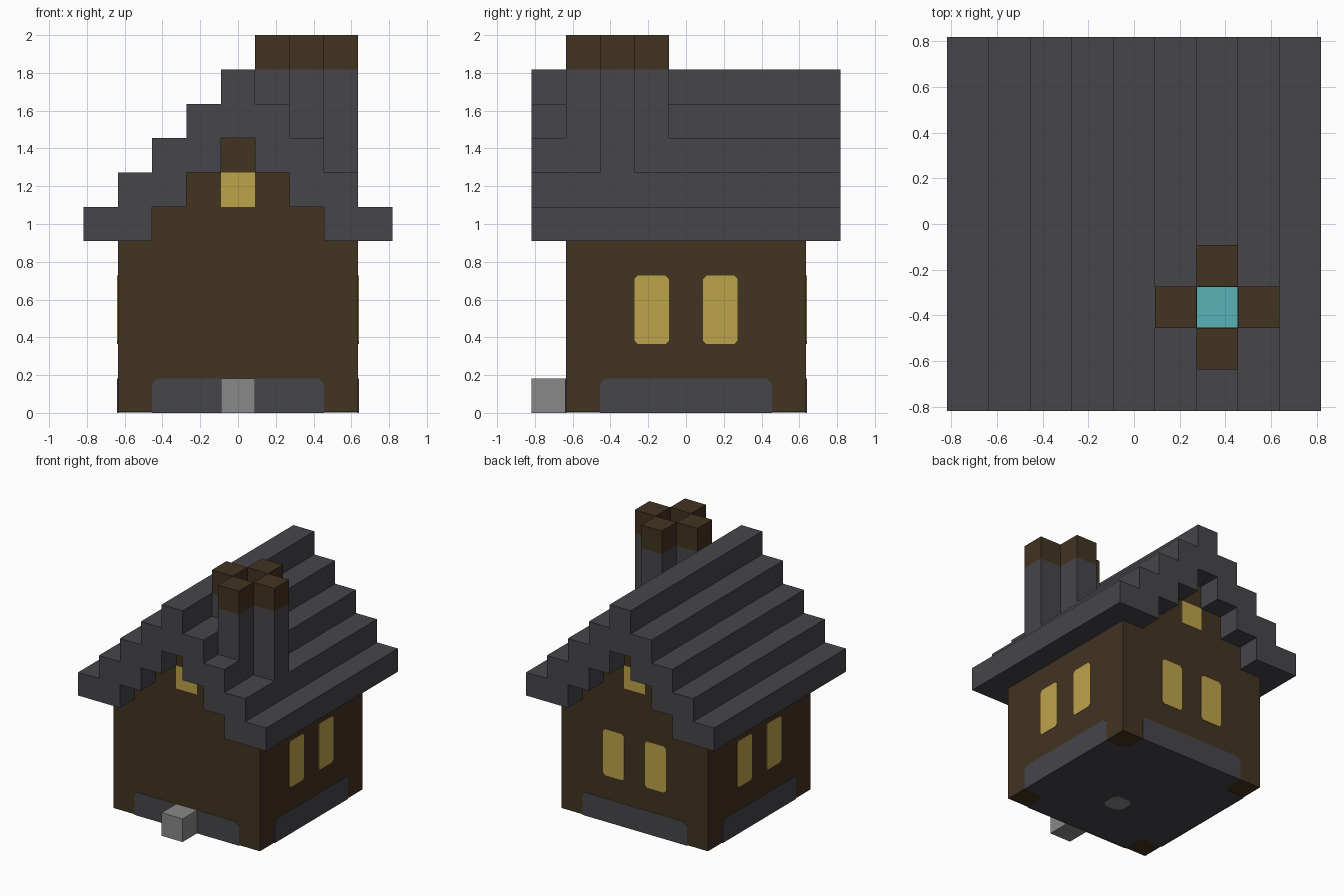
import bpy, bmesh
from math import pi
from mathutils import Matrix, Vector

if "Cube" in bpy.data.objects:
    bpy.data.objects.remove(bpy.data.objects["Cube"])

U = 2 / 11       # one block
T = 0.006        # thickness of painted plates


def material(name, rgb):
    lin = [((c / 255 + 0.055) / 1.055) ** 2.4 for c in rgb]
    m = bpy.data.materials.new(name)
    m.use_nodes = True
    m.diffuse_color = (*lin, 1)
    bsdf = next(n for n in m.node_tree.nodes if n.type == 'BSDF_PRINCIPLED')
    bsdf.inputs["Base Color"].default_value = (*lin, 1)
    return m


brown = material("dark_wood", (66, 51, 33))
slate = material("slate", (70, 69, 74))
yellow = material("window_yellow", (190, 163, 75))
grey = material("stone_grey", (136, 136, 136))
cyan = material("ember_cyan", (88, 177, 182))


def prism(name, pts, depth, mat, matrix):
    """Outline in local x/z (metres), extruded along local -y, then placed."""
    bm = bmesh.new()
    face = bm.faces.new([bm.verts.new((x, 0, z)) for x, z in pts])
    ext = bmesh.ops.extrude_face_region(bm, geom=[face])
    verts = [g for g in ext["geom"] if isinstance(g, bmesh.types.BMVert)]
    bmesh.ops.translate(bm, vec=(0, -depth, 0), verts=verts)
    bmesh.ops.transform(bm, matrix=matrix, verts=bm.verts)
    bmesh.ops.recalc_face_normals(bm, faces=bm.faces)
    mesh = bpy.data.meshes.new(name)
    bm.to_mesh(mesh)
    bm.free()
    mesh.materials.append(mat)
    obj = bpy.data.objects.new(name, mesh)
    bpy.context.scene.collection.objects.link(obj)
    return obj


def block(name, x, y, z0, z1, mat, size=1.0):
    """Square column in block units, centred on x, y."""
    s = size * U / 2
    pts = [(-s, z0 * U), (s, z0 * U), (s, z1 * U), (-s, z1 * U)]
    return prism(name, pts, 2 * s, mat, Matrix.Translation((x * U, y * U + s, 0)))


def mirrored(half):
    pts = half + [(-x, z) for x, z in reversed(half)]
    return [(x * U, z * U) for x, z in pts]


def along_y(half_length):
    return Matrix.Translation((0, half_length * U, 0))


def wall_plate(name, side, x, z0, z1, half_w, mat, top=0.0, bottom=0.0):
    """Plate with clipped corners on wall number side (front, right, back, left)."""
    pts = [(-half_w + bottom, z0), (half_w - bottom, z0), (half_w, z0 + bottom),
           (half_w, z1 - top), (half_w - top, z1), (-half_w + top, z1),
           (-half_w, z1 - top), (-half_w, z0 + bottom)]
    clean = []
    for p in pts:
        if p not in clean:
            clean.append(p)
    place = Matrix.Rotation(side * pi / 2, 4, 'Z') @ Matrix.Translation((x * U, -3.5 * U + T / 2, 0))
    return prism(name, [(a * U, b * U) for a, b in clean], T, mat, place)


# Stepped outlines of gable and roof
inner = [(2.5, 5), (2.5, 6), (1.5, 6), (1.5, 7), (0.5, 7), (0.5, 8)]
outer = [(4.5 - k, 5 + k + up) for k in range(5) for up in (0, 1)]

# Walls with gables
walls = prism("walls", mirrored([(3.5, 0.02), (3.5, 5)] + inner), 7 * U, brown, along_y(3.5))

# Roof with an open chimney shaft
roof = prism("roof", mirrored(inner[::-1] + outer), 9 * U, slate, along_y(4.5))
shaft = block("shaft_cutter", 2, -2, 5.9, 9.1, slate, 0.98)
shaft.hide_render = True
shaft.hide_viewport = True
cut = roof.modifiers.new("shaft", 'BOOLEAN')
cut.operation = 'DIFFERENCE'
cut.solver = 'EXACT'
cut.object = shaft
block("chimney_ember", 2, -2, 5.9, 6.2, cyan)

# Chimney of four columns, each standing on its own roof step
for i, (dx, dy) in enumerate([(1, 0), (-1, 0), (0, 1), (0, -1)]):
    x, y = 2 + dx, -2 + dy
    block(f"chimney_column_{i + 1}", x, y, 10 - x, 10, slate)
    block(f"chimney_cap_{i + 1}", x, y, 10, 11, brown)

# Doorstep
block("doorstep", 0, -4, 0, 1, grey)

# Footings on every wall, paired windows on all but the front
names = ["front", "right", "back", "left"]
for side, label in enumerate(names):
    wall_plate(label + "_footing", side, 0, 0, 1, 2.5, slate, top=0.15)
    if label != "front":
        for x in (-1, 1):
            wall_plate(f"{label}_window_{'a' if x < 0 else 'b'}", side, x, 2, 4, 0.5,
                       yellow, top=0.1, bottom=0.1)
    if side % 2 == 0:
        wall_plate(label + "_gable_window", side, 0, 6, 7, 0.5, yellow)

# Floor: cross-shaped plate leaving the wooden corner posts, with a stone patch
quarter = [(3.5, 2.5), (2.7, 2.5), (2.5, 2.7), (2.5, 3.5)]
cross = []
for turn in range(4):
    rot = Matrix.Rotation(turn * pi / 2, 2)
    cross += [tuple(rot @ Vector(p) * U) for p in quarter]
flat = Matrix.Rotation(pi / 2, 4, 'X')
prism("floor", cross, 0.003, slate, Matrix.Translation((0, 0, 0.005)) @ flat)
a, b = 0.45 * U, 0.25 * U
patch = [(a, -b), (a, b), (b, a), (-b, a), (-a, b), (-a, -b), (-b, -a), (b, -a)]
prism("floor_stone", patch, 0.003, grey, Matrix.Translation((0, -U, 0.003)) @ flat)
